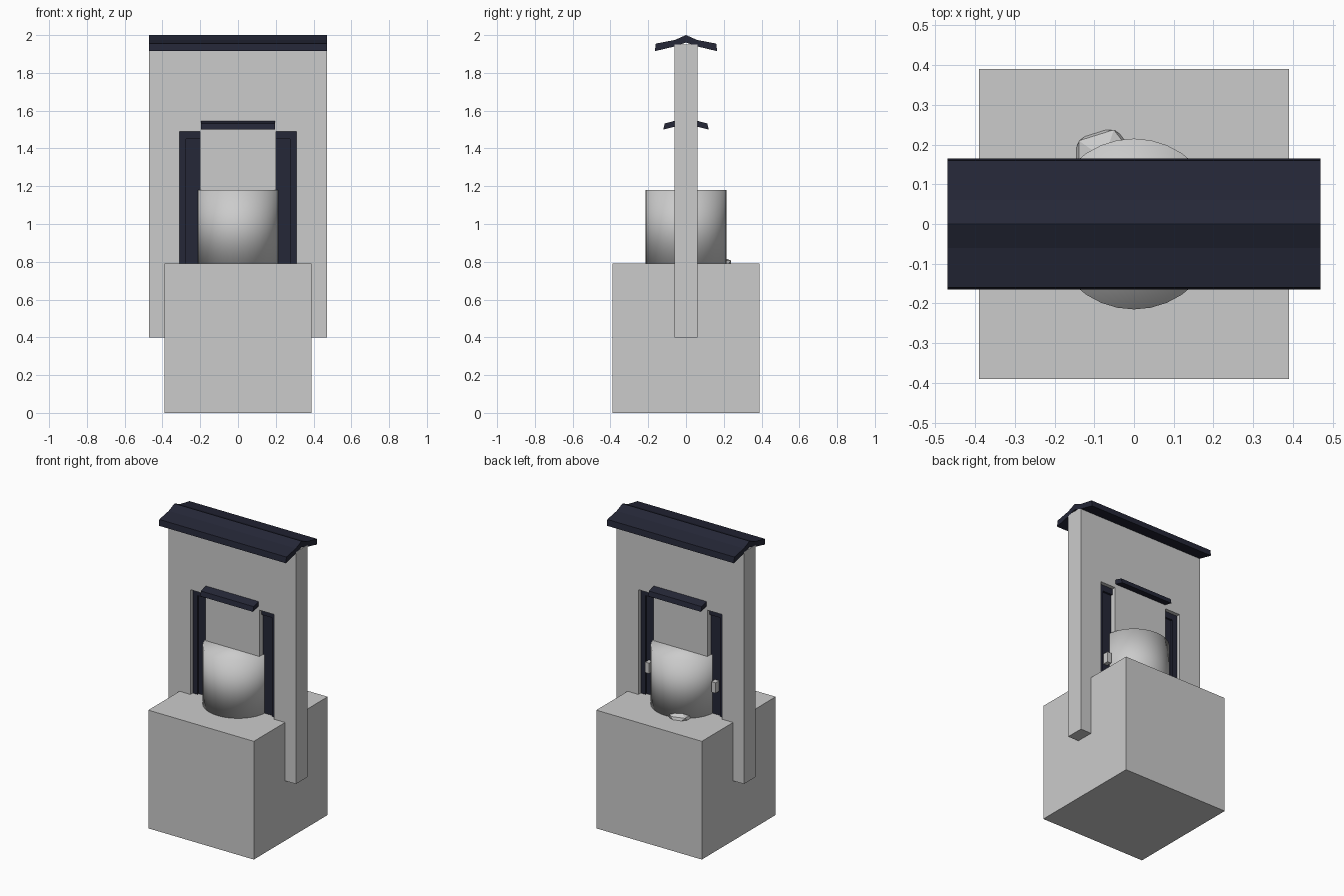
import bpy, bmesh
from mathutils import Matrix

if "Cube" in bpy.data.objects:
    bpy.data.objects.remove(bpy.data.objects["Cube"])

navy = bpy.data.materials.new("dark_navy")
navy.diffuse_color = (0.018, 0.02, 0.038, 1)
navy.use_nodes = True
navy.node_tree.nodes["Principled BSDF"].inputs["Base Color"].default_value = navy.diffuse_color


def finish(name, bm, mat=None, smooth=False):
    bmesh.ops.recalc_face_normals(bm, faces=bm.faces)
    me = bpy.data.meshes.new(name)
    for f in bm.faces:
        f.smooth = smooth
    bm.to_mesh(me)
    bm.free()
    ob = bpy.data.objects.new(name, me)
    bpy.context.collection.objects.link(ob)
    if mat:
        me.materials.append(mat)
    return ob


def box(name, x, y, z, mat=None):
    bm = bmesh.new()
    c = [(a + b) / 2 for a, b in (x, y, z)]
    s = [b - a for a, b in (x, y, z)]
    bmesh.ops.create_cube(bm, size=1,
                          matrix=Matrix.Translation(c) @ Matrix.Diagonal((*s, 1)))
    return finish(name, bm, mat)


def prism(name, pts, direction, mat=None):
    """Extrude a closed outline of 3D points along a direction."""
    bm = bmesh.new()
    face = bm.faces.new([bm.verts.new(p) for p in pts])
    ext = bmesh.ops.extrude_face_region(bm, geom=[face])["geom"]
    bmesh.ops.translate(bm, vec=direction,
                        verts=[v for v in ext if isinstance(v, bmesh.types.BMVert)])
    return finish(name, bm, mat)


def roof(name, half, w):
    """Symmetric roof: half profile (y, z) from top ridge round to under ridge."""
    prof = half + [(-y, z) for y, z in reversed(half) if y]
    prism(name, [(-w, y, z) for y, z in prof], (2 * w, 0, 0), navy)


# Base block
box("base", (-0.39, 0.39), (-0.39, 0.39), (0, 0.79))

# Gate wall with doorway, and the panel standing in its middle
arch = [(-0.47, 0.4), (-0.47, 1.95), (0.47, 1.95), (0.47, 0.4),
        (0.31, 0.4), (0.31, 1.49), (-0.31, 1.49), (-0.31, 0.4)]
prism("gate_wall", [(x, -0.06, z) for x, z in arch], (0, 0.12, 0))
box("centre_panel", (-0.2, 0.2), (-0.06, 0.06), (0.4, 1.5))

# Recessed door frame and door leaves, with handles at the back
frame = [(-0.31, 0.6), (-0.31, 1.49), (0.31, 1.49), (0.31, 0.6),
         (0.275, 0.6), (0.275, 1.45), (-0.275, 1.45), (-0.275, 0.6)]
prism("door_frame", [(x, -0.035, z) for x, z in frame], (0, 0.07, 0), navy)
for side, s in (("left", -1), ("right", 1)):
    box(f"{side}_door", sorted((s * 0.19, s * 0.276)), (-0.022, 0.022), (0.6, 1.451), navy)
    box(f"{side}_handle", sorted((s * 0.23, s * 0.26)), (0.02, 0.06), (0.95, 1.02))

# Main ridge roof and the small canopy over the panel
roof("main_roof", [(0, 2.0), (-0.06, 1.974), (-0.16, 1.955), (-0.165, 1.915),
                   (-0.06, 1.94), (0, 1.96)], 0.47)
roof("small_canopy", [(0, 1.562), (-0.06, 1.546), (-0.113, 1.532), (-0.12, 1.5),
                      (-0.06, 1.515), (0, 1.53)], 0.195)

# Round drum on the base
bm = bmesh.new()
bmesh.ops.create_cone(bm, cap_ends=True, segments=32, radius1=0.215, radius2=0.215,
                      depth=0.4, matrix=Matrix.Translation((0, 0, 0.98)))
finish("drum", bm, smooth=True)

# Small faceted stone half buried behind the drum
bm = bmesh.new()
bmesh.ops.create_icosphere(bm, subdivisions=1, radius=1,
                           matrix=Matrix.Translation((-0.075, 0.165, 0.785))
                           @ Matrix.Diagonal((0.088, 0.085, 0.05, 1)))
finish("stone", bm)
